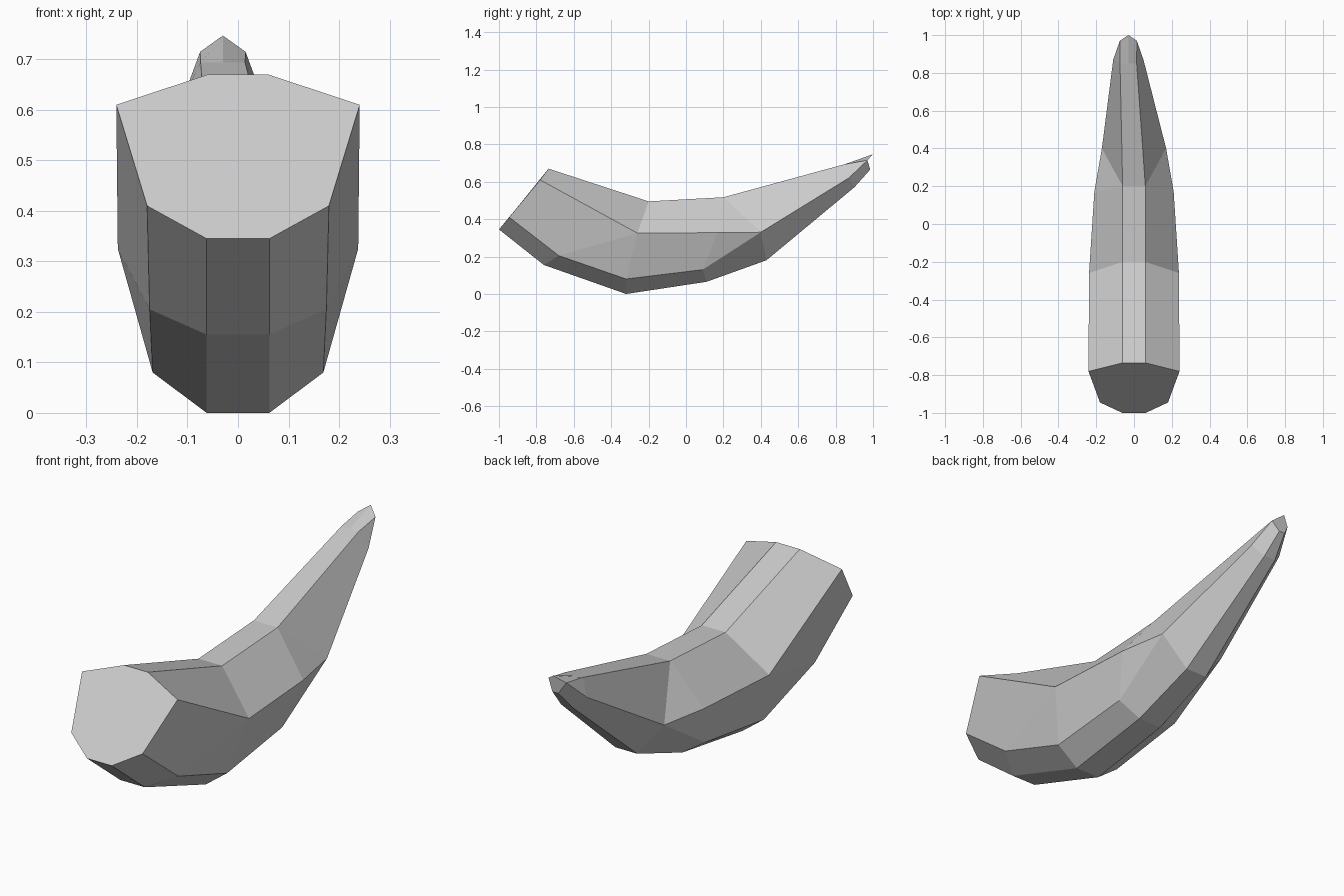
import bpy
import bmesh

cube = bpy.data.objects.get("Cube")
if cube:
    bpy.data.objects.remove(cube, do_unlink=True)

# One grey material
grey = bpy.data.materials.new("plain grey")
grey.use_nodes = True
colour = (0.6, 0.6, 0.6, 1)
grey.diffuse_color = colour
grey.node_tree.nodes["Principled BSDF"].inputs["Base Color"].default_value = colour

# Half sections: top, side, low and bottom corner as (half width, y, z)
top_mid, side_mid = (.06, -.2, .495), (.238, -.26, .325)
top_rear = (.06, .2, .517)
flank = (.17, .40, .33)
neck = (.08, .87, .62)
tip_side = (.045, .97, .715)

# Each ring: centre x, crown point (or None for midway), four corners
rings = [
    (0, None, [(.06, -.735, .67), (.241, -.78, .61), (.18, -.945, .41), (.062, -1, .345)]),
    (0, None, [top_mid, side_mid, (.175, -.68, .205), (.062, -.76, .155)]),
    (0, None, [top_mid, side_mid, (.169, -.32, .08), (.062, -.32, 0)]),
    (0, None, [top_rear, (.21, .17, .328), (.16, .09, .13), (.06, .11, .065)]),
    (0, None, [top_rear, flank, flank, (.055, .43, .18)]),
    (-.03, None, [(.044, .85, .694), neck, neck, (.03, .90, .57)]),
    (-.03, (1, .747), [tip_side, tip_side, tip_side, (.015, .985, .665)]),
]


def add_ring(bm, cx, crown, corners):
    """Mirror the corners about cx and close the ring with a crown point."""
    crown = crown or corners[0][1:]
    points = [(cx, *crown)]
    points += [(cx + w, y, z) for w, y, z in corners]
    points += [(cx - w, y, z) for w, y, z in reversed(corners)]
    return [bm.verts.new(p) for p in points]


# Loft the rings into the curved, tapering body
bm = bmesh.new()
loops = [add_ring(bm, *ring) for ring in rings]
for a, b in zip(loops, loops[1:]):
    for i in range(len(a)):
        j = (i + 1) % len(a)
        bm.faces.new((a[i], a[j], b[j], b[i]))
bm.faces.new(loops[0])
bm.faces.new(loops[-1])

# Merge shared corners and tidy up
bmesh.ops.remove_doubles(bm, verts=bm.verts, dist=.0005)
bmesh.ops.dissolve_degenerate(bm, edges=bm.edges, dist=.0005)
bmesh.ops.recalc_face_normals(bm, faces=bm.faces)

mesh = bpy.data.meshes.new("curved_horn")
bm.to_mesh(mesh)
bm.free()
mesh.materials.append(grey)
horn = bpy.data.objects.new("curved_horn", mesh)
bpy.context.collection.objects.link(horn)
